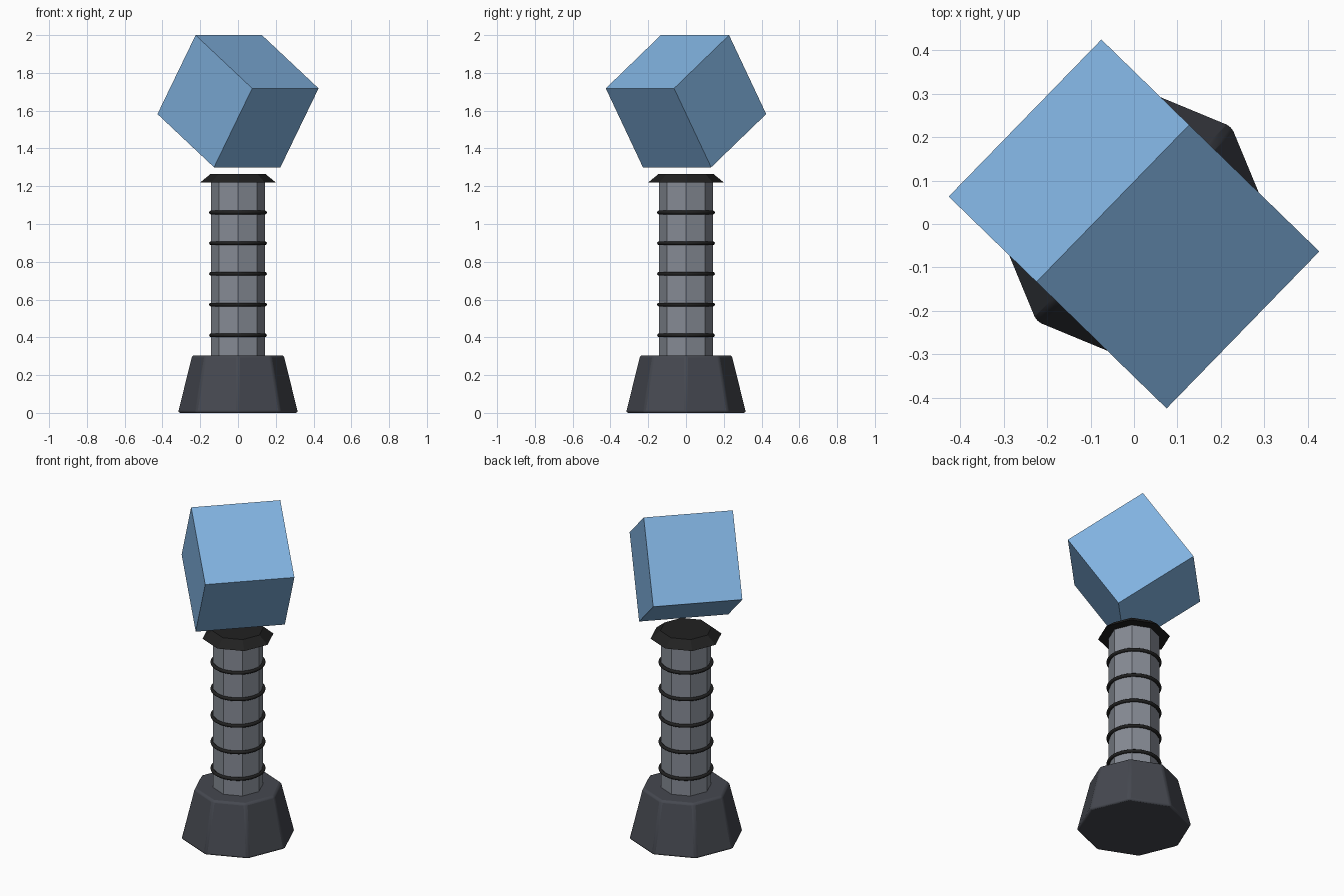
import bpy
from math import radians
from mathutils import Matrix

if "Cube" in bpy.data.objects:
    bpy.data.objects.remove(bpy.data.objects["Cube"])


def material(name, rgb):
    mat = bpy.data.materials.new(name)
    mat.diffuse_color = (*rgb, 1)
    mat.use_nodes = True
    mat.node_tree.nodes["Principled BSDF"].inputs["Base Color"].default_value = mat.diffuse_color
    return mat


def frustum(name, r_bottom, r_top, z0, z1, mat):
    # eight-sided tapered block with corners on the x and y axes
    bpy.ops.mesh.primitive_cone_add(vertices=8, radius1=r_bottom, radius2=r_top,
                                    depth=z1 - z0, location=(0, 0, (z0 + z1) / 2))
    obj = bpy.context.object
    obj.name = name
    obj.data.materials.append(mat)
    return obj


blue = material("blue", (0.22, 0.45, 0.75))
dark = material("dark_grey", (0.06, 0.065, 0.08))
steel = material("steel", (0.24, 0.26, 0.30))
black = material("black", (0.015, 0.015, 0.015))

# Tapered foot with softened edges
foot = frustum("foot", 0.32, 0.245, 0, 0.305, dark)
bpy.ops.object.shade_smooth_by_angle(angle=radians(30))
bevel = foot.modifiers.new("bevel", 'BEVEL')
bevel.width = 0.012
bevel.segments = 2

# Octagonal column and flared collar
frustum("column", 0.142, 0.142, 0.295, 1.225, steel)
frustum("collar", 0.20, 0.145, 1.22, 1.265, black)

# Evenly spaced bands around the column
for i in range(5):
    bpy.ops.mesh.primitive_torus_add(major_radius=0.143, minor_radius=0.01,
                                     major_segments=48, minor_segments=10,
                                     location=(0, 0, 0.411 + 0.1625 * i))
    ring = bpy.context.object
    ring.name = f"band_{i + 1}"
    ring.data.materials.append(black)
    bpy.ops.object.shade_smooth()

# Tilted cube floating above the collar
bpy.ops.mesh.primitive_cube_add(size=0.504)
cube = bpy.context.object
cube.name = "tilted_cube"
cube.data.materials.append(blue)
cube.matrix_world = (Matrix.Translation((0, 0, 1.65))
                     @ Matrix.Rotation(radians(45.8), 4, 'Z')
                     @ Matrix.Rotation(radians(34), 4, 'X'))
